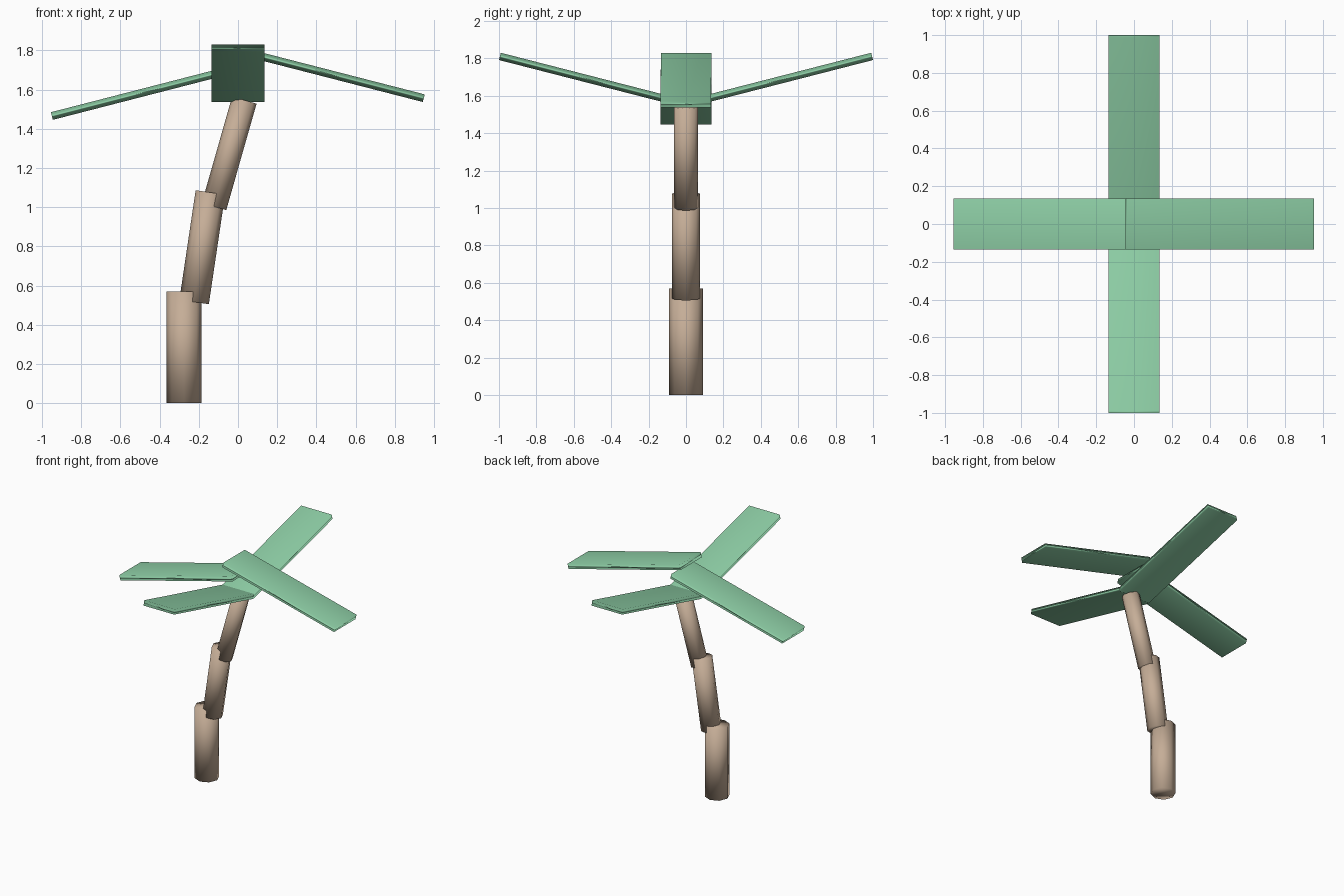
import bpy
from mathutils import Vector

if "Cube" in bpy.data.objects:
    bpy.data.objects.remove(bpy.data.objects["Cube"])


def material(name, color):
    m = bpy.data.materials.new(name)
    m.diffuse_color = color
    m.use_nodes = True
    m.node_tree.nodes["Principled BSDF"].inputs["Base Color"].default_value = m.diffuse_color
    return m


bark = material("bark", (0.56, 0.42, 0.31, 1))
leaf = material("leaf", (0.27, 0.62, 0.38, 1))


def finish(name, mat):
    ob = bpy.context.object
    ob.name = name
    ob.data.materials.append(mat)
    bpy.ops.object.shade_smooth()
    return ob


def log(name, a, b, radius):
    """Eight-sided trunk piece leaning in the xz plane from a to b."""
    a, b = Vector((a[0], 0, a[1])), Vector((b[0], 0, b[1]))
    d = b - a
    bpy.ops.mesh.primitive_cylinder_add(
        vertices=8, radius=radius, depth=d.length, location=(a + b) / 2,
        rotation=(0, Vector((0, 0, 1)).angle(d), 0))
    finish(name, bark)


def frond(name, inner, outer):
    """Flat plank between the centres of its two ends."""
    a, b = Vector(inner), Vector(outer)
    d = b - a
    bpy.ops.mesh.primitive_cube_add(size=1, location=(a + b) / 2)
    ob = finish(name, leaf)
    ob.rotation_euler = d.to_track_quat('Y', 'Z').to_euler()
    ob.scale = (0.27, d.length, 0.04)


# Trunk, leaning further with each piece
log("trunk_lower", (-0.275, 0.0), (-0.275, 0.57), 0.09)
log("trunk_middle", (-0.224, 0.516), (-0.141, 1.075), 0.076)
log("trunk_upper", (-0.1225, 1.003), (0.0325, 1.546), 0.065)

# Drooping side fronds
frond("frond_right", (-0.04, 0, 1.81), (0.948, 0, 1.556))
frond("frond_left", (0.04, 0, 1.72), (-0.95, 0, 1.465))

# Rising front and back fronds
for name, s in (("frond_back", 1), ("frond_front", -1)):
    frond(name, (0, 0, 1.555), (0, 0.995 * s, 1.81))
